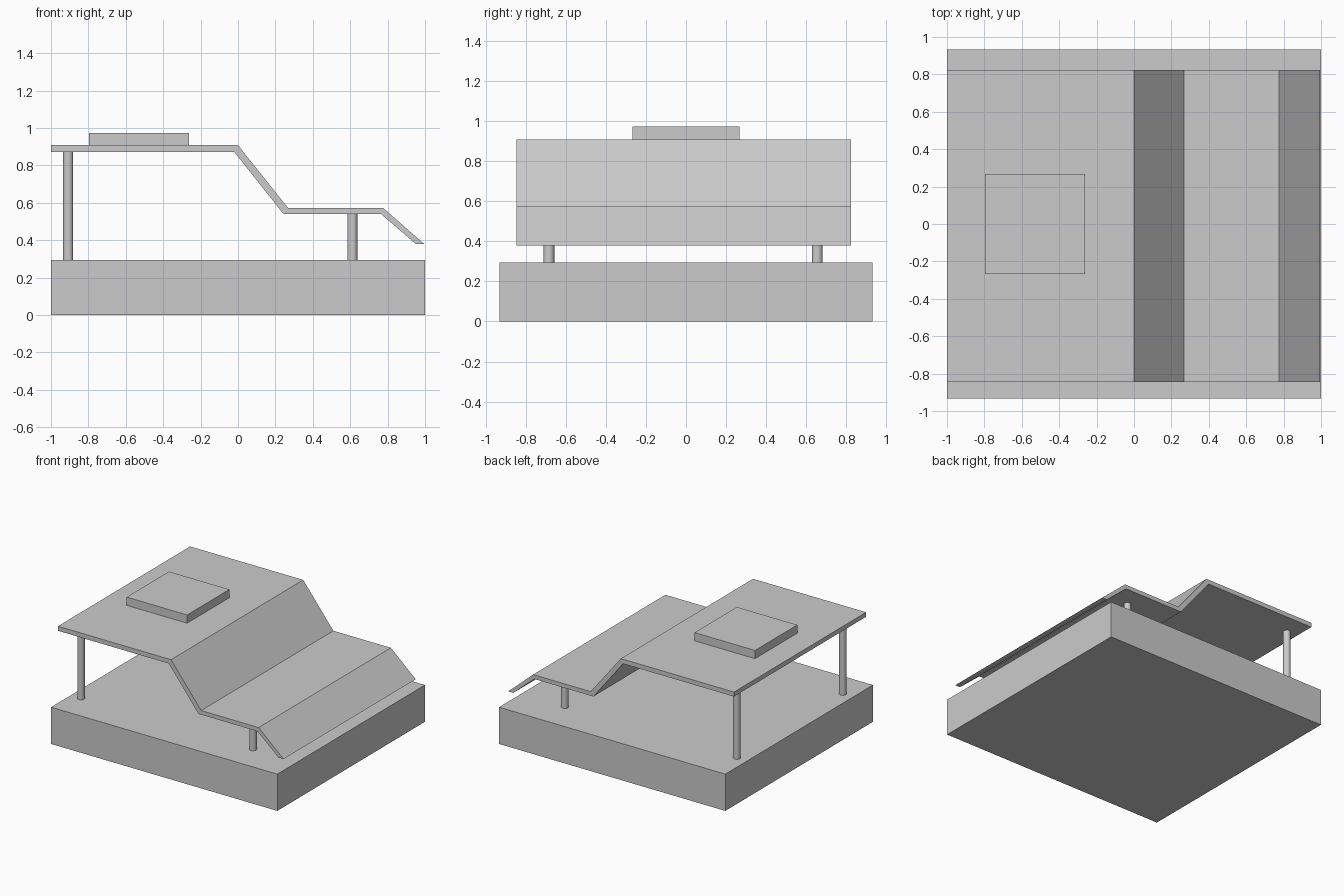
import bpy
import bmesh
import math

default = bpy.data.objects.get("Cube")
if default:
    bpy.data.objects.remove(default, do_unlink=True)

grey = bpy.data.materials.new("light grey")
grey.use_nodes = True
grey.diffuse_color = (0.6, 0.6, 0.6, 1)
grey.node_tree.nodes["Principled BSDF"].inputs["Base Color"].default_value = (0.6, 0.6, 0.6, 1)


def box(name, low, high):
    centre = [(a + b) / 2 for a, b in zip(low, high)]
    bpy.ops.mesh.primitive_cube_add(size=1, location=centre)
    obj = bpy.context.object
    obj.name = name
    obj.scale = [b - a for a, b in zip(low, high)]
    bpy.ops.object.transform_apply(location=False, rotation=False, scale=True)
    obj.data.materials.append(grey)
    return obj


def post(name, x, y, bottom, top):
    bpy.ops.mesh.primitive_cylinder_add(vertices=24, radius=0.027, depth=top - bottom,
                                        location=(x, y, (bottom + top) / 2))
    obj = bpy.context.object
    obj.name = name
    obj.data.materials.append(grey)
    bpy.ops.object.shade_smooth_by_angle(angle=math.radians(40))


def extrude_profile(name, profile, y_front, y_back):
    bm = bmesh.new()
    face = bm.faces.new([bm.verts.new((x, y_front, z)) for x, z in profile])
    result = bmesh.ops.extrude_face_region(bm, geom=[face])
    moved = [v for v in result["geom"] if isinstance(v, bmesh.types.BMVert)]
    bmesh.ops.translate(bm, verts=moved, vec=(0, y_back - y_front, 0))
    bmesh.ops.recalc_face_normals(bm, faces=bm.faces)
    mesh = bpy.data.meshes.new(name)
    bm.to_mesh(mesh)
    bm.free()
    mesh.materials.append(grey)
    obj = bpy.data.objects.new(name, mesh)
    bpy.context.collection.objects.link(obj)


# Base slab
BASE_TOP = 0.294
box("base_slab", (-1, -0.932, 0), (1, 0.932, BASE_TOP))

# Stepped, folded roof sheet
upper_edge = [(-1, 0.908), (0, 0.908), (0.267, 0.573), (0.775, 0.573), (0.995, 0.38)]
lower_edge = [(0.95, 0.38), (0.765, 0.54), (0.243, 0.54), (-0.02, 0.872), (-1, 0.872)]
extrude_profile("folded_roof", upper_edge + lower_edge, -0.846, 0.823)

# Raised block on the high roof
box("roof_block", (-0.797, -0.267, 0.908), (-0.263, 0.267, 0.974))

# Supporting posts, tall on the right and short on the left
for side, x, top in (("tall", -0.908, 0.875), ("short", 0.612, 0.545)):
    for end, y in (("front", -0.684), ("back", 0.655)):
        post(f"{side}_{end}_post", x, y, BASE_TOP, top)
